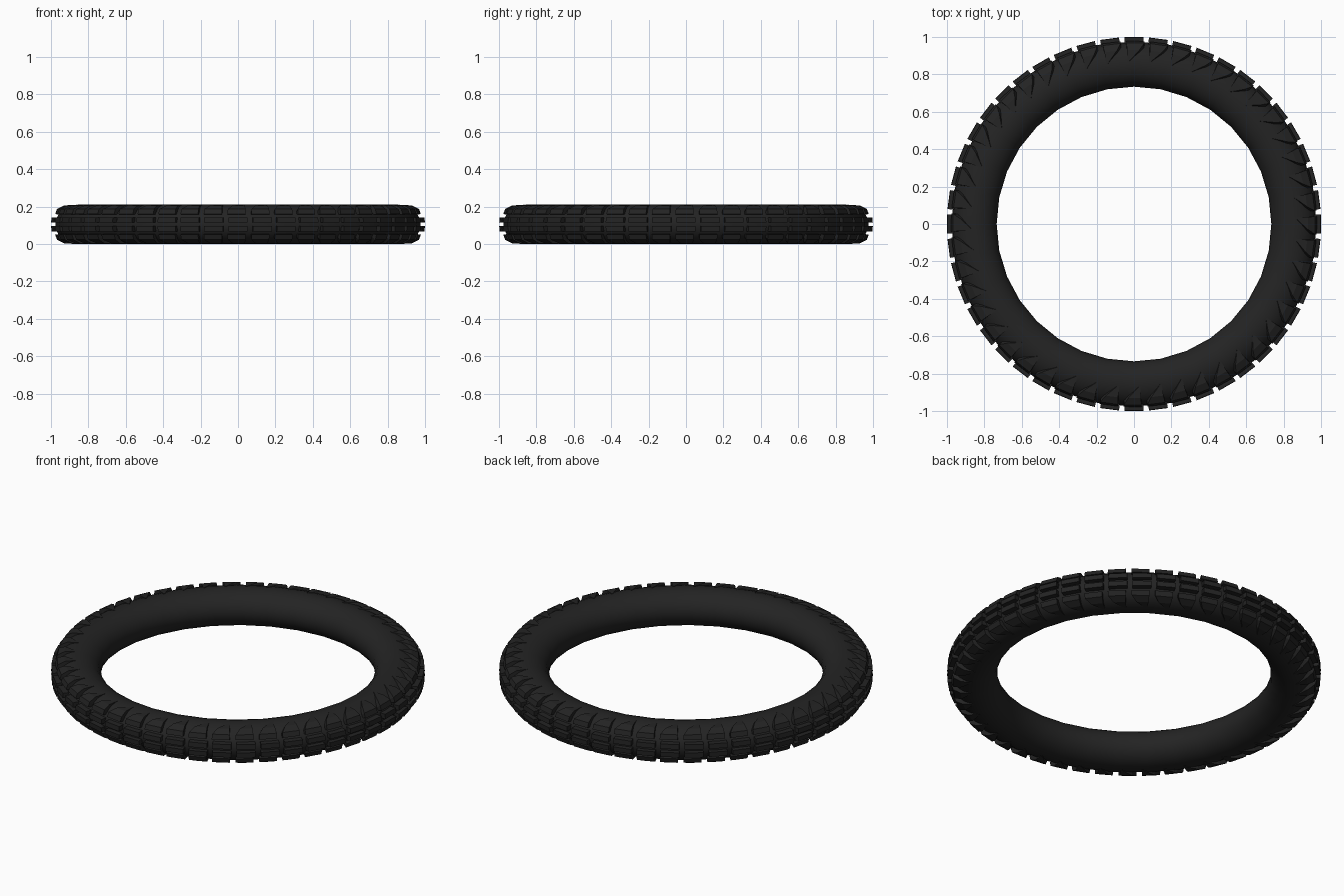
import bpy, bmesh, math

if "Cube" in bpy.data.objects:
    bpy.data.objects.remove(bpy.data.objects["Cube"])

MID_Z = 0.105          # height of the tyre's centre plane
COUNT = 48             # tread blocks around the tyre
PITCH = 2 * math.pi / COUNT

rubber = bpy.data.materials.new("black_rubber")
rubber.diffuse_color = (0.017, 0.017, 0.017, 1)
rubber.use_nodes = True
rubber.node_tree.nodes["Principled BSDF"].inputs["Base Color"].default_value = rubber.diffuse_color


def finish(name, bm):
    bmesh.ops.recalc_face_normals(bm, faces=bm.faces)
    mesh = bpy.data.meshes.new(name)
    bm.to_mesh(mesh)
    bm.free()
    mesh.materials.append(rubber)
    obj = bpy.data.objects.new(name, mesh)
    bpy.context.collection.objects.link(obj)
    return obj


def polar(r, angle, z):
    return (r * math.cos(angle), r * math.sin(angle), z)


def lug(bm, stations, angle, side):
    """Loft a block through stations: outer (r, z), inner (r, z), start and end in pitches."""
    rings = []
    for (ro, zo), (ri, zi), a0, a1 in stations:
        pts = [(ro, a0, zo), (ro, a1, zo), (ri, a1, zi), (ri, a0, zi)]
        rings.append([bm.verts.new(polar(r, angle + a * PITCH, MID_Z + side * z))
                      for r, a, z in pts])
    for a, b in zip(rings, rings[1:]):
        for i in range(4):
            j = (i + 1) % 4
            bm.faces.new((a[i], a[j], b[j], b[i]))
    bm.faces.new(rings[0][::-1])
    bm.faces.new(rings[-1])


def tread(name, stations):
    bm = bmesh.new()
    for i in range(COUNT):
        for side in (1, -1):
            lug(bm, stations, math.pi / 2 + i * PITCH, side)
    return finish(name, bm)


# Tyre body: oval tube swept round the axis
SEG, RING = 32, 24
bm = bmesh.new()
grid = []
for i in range(SEG):
    a = 2 * math.pi * i / SEG
    row = []
    for j in range(RING):
        t = 2 * math.pi * j / RING
        row.append(bm.verts.new(polar(0.855 + 0.121 * math.cos(t), a,
                                      MID_Z + 0.105 * math.sin(t))))
    grid.append(row)
for i in range(SEG):
    for j in range(RING):
        k, m = (i + 1) % SEG, (j + 1) % RING
        bm.faces.new((grid[i][j], grid[k][j], grid[k][m], grid[i][m]))
body = finish("tyre_body", bm)
for p in body.data.polygons:
    p.use_smooth = True

# Two rows of rectangular blocks along the centre of the tread
tread("centre_tread", [
    ((1.0, 0.010), (0.955, 0.010), -0.39, 0.39),
    ((0.998, 0.038), (0.945, 0.038), -0.39, 0.39),
])

# Slanted shoulder blocks tapering to a point on the sidewall
tread("shoulder_tread", [
    ((0.978, 0.055), (0.945, 0.050), -0.44, 0.32),
    ((0.968, 0.082), (0.935, 0.060), -0.43, 0.32),
    ((0.930, 0.101), (0.905, 0.075), -0.24, 0.30),
    ((0.868, 0.105), (0.868, 0.090), 0.24, 0.31),
])
